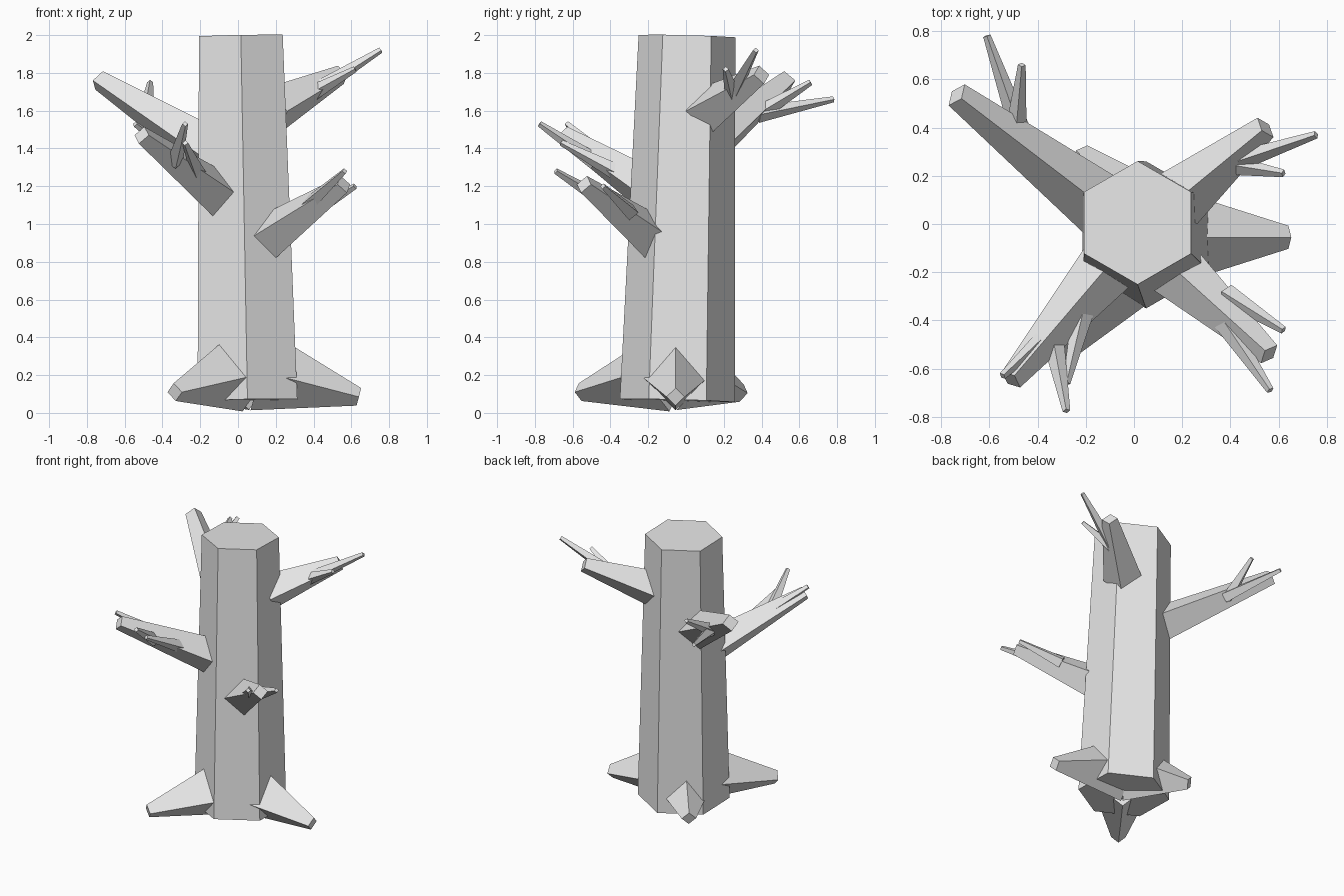
import bpy
import bmesh
from math import cos, sin, tau
from mathutils import Vector

cube = bpy.data.objects.get("Cube")
if cube:
    bpy.data.objects.remove(cube, do_unlink=True)

# One plain grey for the whole tree
GREY = (0.8, 0.8, 0.8, 1)
grey = bpy.data.materials.new("plain_grey")
grey.use_nodes = True
grey.diffuse_color = GREY
grey.node_tree.nodes["Principled BSDF"].inputs["Base Color"].default_value = GREY


def taper(name, start, end, r_start, r_end, sides=4, ref=(0, 0, 1)):
    """Flat-faced tapered prism; a four-sided one stands on its corner."""
    start, end = Vector(start), Vector(end)
    axis = (end - start).normalized()
    side = axis.cross(Vector(ref)).normalized()
    up = side.cross(axis)
    bm = bmesh.new()
    rings = []
    for centre, r in ((start, r_start), (end, r_end)):
        angles = [tau * k / sides for k in range(sides)]
        rings.append([bm.verts.new(centre + r * (side * cos(a) + up * sin(a))) for a in angles])
    low, high = rings
    for k in range(sides):
        n = (k + 1) % sides
        bm.faces.new((low[k], low[n], high[n], high[k]))
    bm.faces.new(low)
    bm.faces.new(high)
    bmesh.ops.recalc_face_normals(bm, faces=bm.faces)
    mesh = bpy.data.meshes.new(name)
    bm.to_mesh(mesh)
    bm.free()
    mesh.materials.append(grey)
    obj = bpy.data.objects.new(name, mesh)
    bpy.context.collection.objects.link(obj)
    return obj


def branch(name, base, tip, r_base, r_tip, twigs):
    """Main limb running on into the trunk, with thin twigs (root, end)."""
    base, tip = Vector(base), Vector(tip)
    inset = 0.2
    inner = base - (tip - base) * inset
    taper(name, inner, tip, r_base + (r_base - r_tip) * inset, r_tip)
    for i, (root, end) in enumerate(twigs, 1):
        taper(f"{name}_twig_{i}", root, end, 0.045, 0.016)


# Trunk
taper("trunk", (0.05, -0.045, 0.065), (0.015, 0.005, 1.995), 0.305, 0.256, 6, (1, 0, 0))

# Roots
taper("left_root", (0.12, -0.055, 0.22), (0.64, -0.055, 0.085), 0.213, 0.048)
taper("front_root", (0.0, -0.12, 0.217), (-0.335, -0.56, 0.11), 0.213, 0.048)
taper("back_root", (0.02, 0.0, 0.22), (-0.23, 0.295, 0.105), 0.213, 0.048)

# Branches
branch("back_right_branch", (-0.205, 0.13, 1.42), (-0.735, 0.535, 1.76), 0.125, 0.055, [
    ((-0.47, 0.38, 1.58), (-0.61, 0.78, 1.66)),
    ((-0.49, 0.38, 1.58), (-0.465, 0.66, 1.75))])
branch("front_right_branch", (-0.13, -0.2, 1.18), (-0.51, -0.645, 1.47), 0.12, 0.05, [
    ((-0.335, -0.48, 1.33), (-0.28, -0.775, 1.53)),
    ((-0.21, -0.36, 1.27), (-0.28, -0.66, 1.43)),
    ((-0.28, -0.38, 1.31), (-0.545, -0.63, 1.53))])
branch("front_left_branch", (0.2, -0.215, 0.96), (0.56, -0.54, 1.21), 0.117, 0.05, [
    ((0.38, -0.29, 1.06), (0.62, -0.44, 1.2)),
    ((0.37, -0.4, 1.1), (0.565, -0.69, 1.28))])
branch("back_left_branch", (0.24, 0.15, 1.63), (0.545, 0.4, 1.79), 0.117, 0.052, [
    ((0.4, 0.25, 1.7), (0.755, 0.37, 1.92)),
    ((0.37, 0.25, 1.68), (0.62, 0.21, 1.82))])
